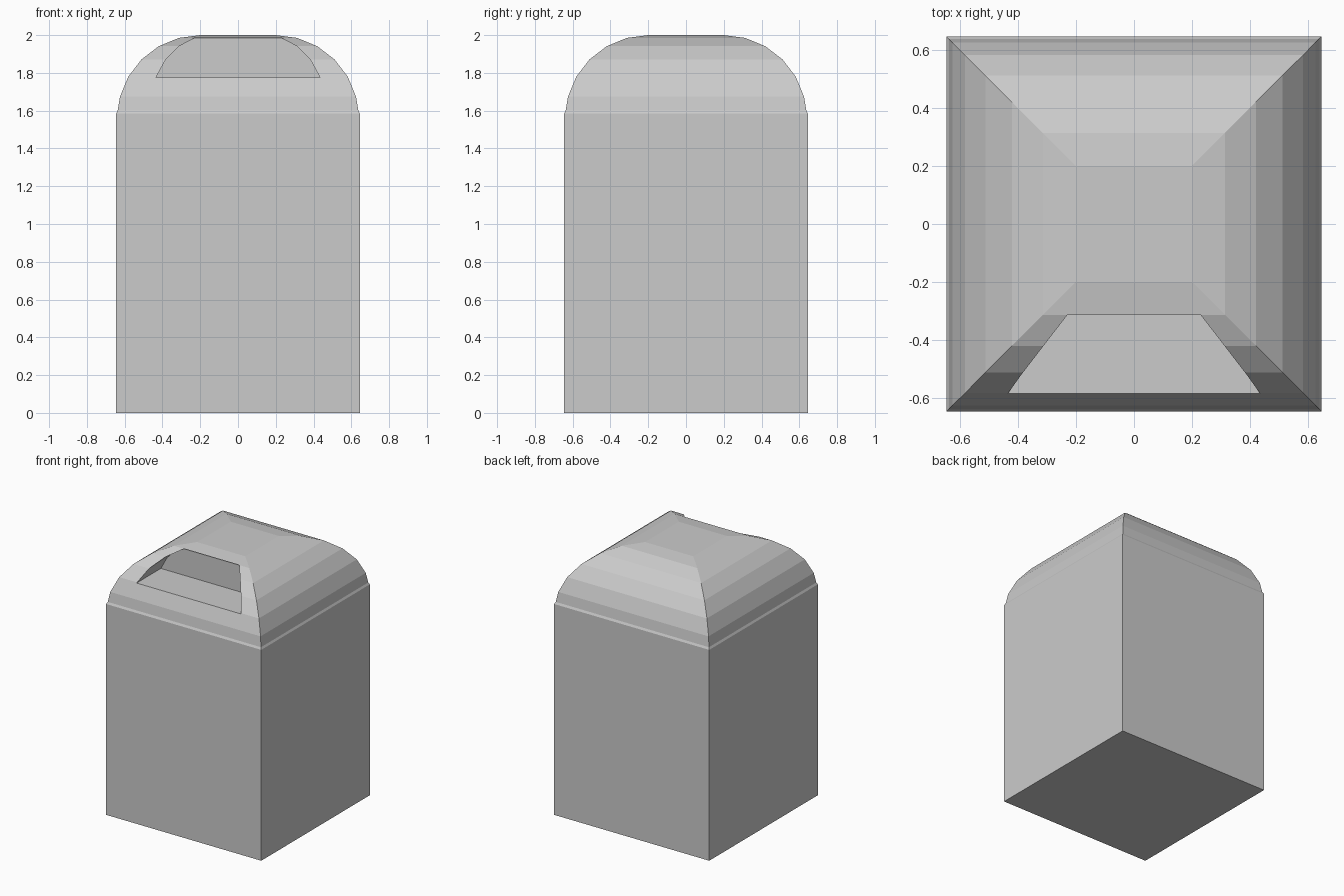
import bpy, bmesh, math

if "Cube" in bpy.data.objects:
    bpy.data.objects.remove(bpy.data.objects["Cube"])


def loft(name, rings):
    """Join rings of equal point count with quads and cap both ends."""
    bm = bmesh.new()
    loops = [[bm.verts.new(p) for p in ring] for ring in rings]
    n = len(loops[0])
    for a, b in zip(loops, loops[1:]):
        for i in range(n):
            j = (i + 1) % n
            bm.faces.new((a[i], a[j], b[j], b[i]))
    bm.faces.new(loops[0])
    bm.faces.new(loops[-1])
    bmesh.ops.recalc_face_normals(bm, faces=bm.faces)
    mesh = bpy.data.meshes.new(name)
    bm.to_mesh(mesh)
    bm.free()
    obj = bpy.data.objects.new(name, mesh)
    bpy.context.collection.objects.link(obj)
    return obj


def square(w, z):
    return [(-w, -w, z), (w, -w, z), (w, w, z), (-w, w, z)]


# Square body with a faceted quarter-round shoulder and a flat top
R, CORE, BASE = 0.44, 0.2, 1.56
arc = [(CORE + R * math.cos(math.radians(a)), BASE + R * math.sin(math.radians(a)))
       for a in range(15, 91, 15)]
profile = [(0.645, 0), (0.645, 1.585), (0.637, 1.60)] + arc
housing = loft("housing", [square(w, z) for w, z in profile])

# Opening outline seen from the front, pushed straight back into the shoulder
half = [(0.435, 1.775), (0.383, 1.87), (0.312, 1.941), (0.23, 1.985)]
outline = half + [(-x, z) for x, z in reversed(half)]
cutter = loft("opening_cutter", [[(x, y, z) for x, z in outline] for y in (-0.8, -0.295)])
cutter.hide_render = True
cutter.hide_set(True)

# Cut the front recess
cut = housing.modifiers.new("front_recess", 'BOOLEAN')
cut.operation = 'DIFFERENCE'
cut.solver = 'EXACT'
cut.object = cutter
